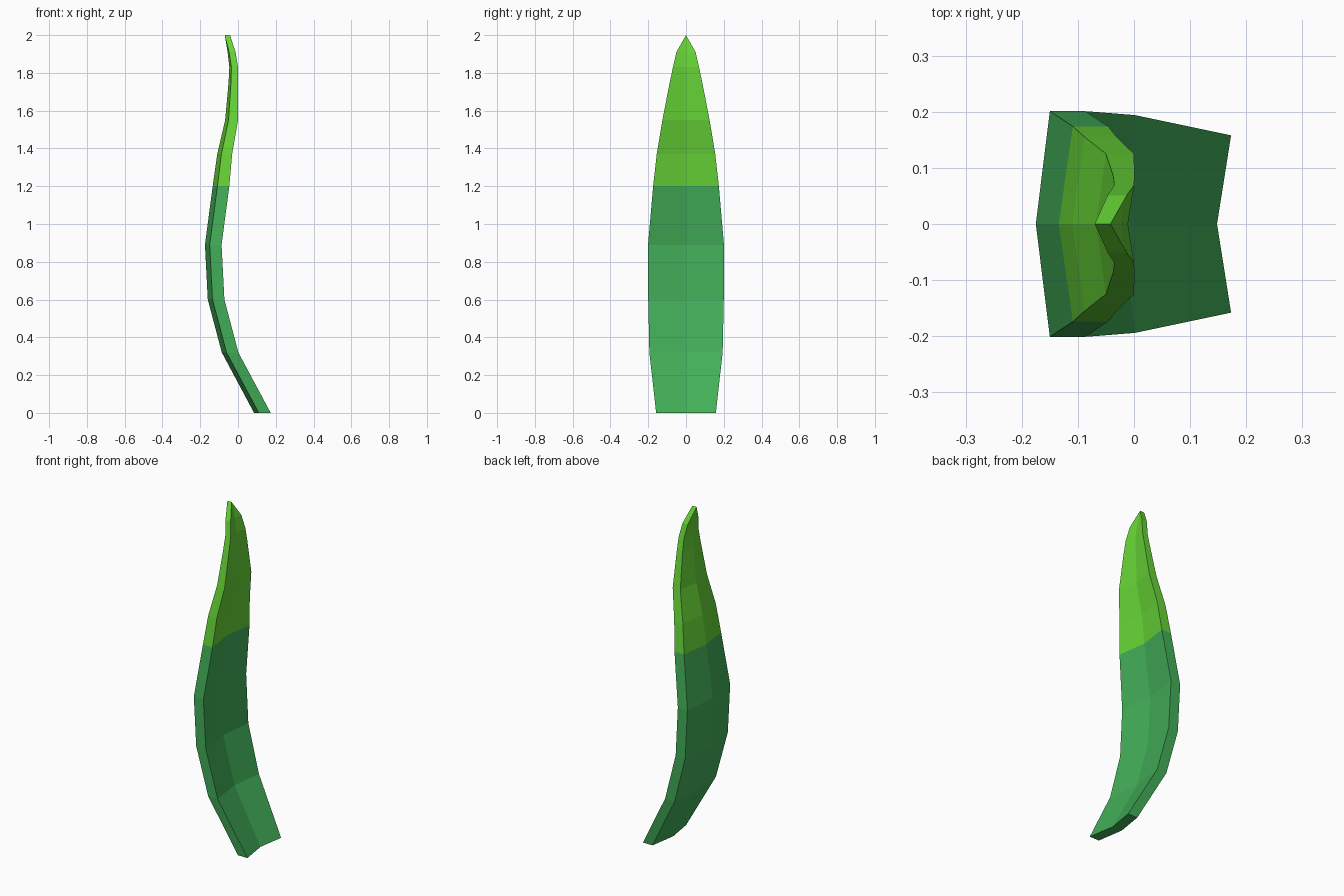
import bpy, bmesh

if "Cube" in bpy.data.objects:
    bpy.data.objects.remove(bpy.data.objects["Cube"])

# Colours
def material(name, rgb):
    def lin(c):
        c /= 255
        return c / 12.92 if c <= 0.04045 else ((c + 0.055) / 1.055) ** 2.4
    m = bpy.data.materials.new(name)
    m.diffuse_color = (*[lin(c) for c in rgb], 1)
    m.use_nodes = True
    m.node_tree.nodes["Principled BSDF"].inputs["Base Color"].default_value = m.diffuse_color
    return m

# Leaf stations: height, x of the right-hand rim, half width, thickness, fold depth
STATIONS = [
    (0.00, 0.173, 0.158, 0.063, 0.025),
    (0.32, 0.002, 0.194, 0.063, 0.025),
    (0.60, -0.072, 0.200, 0.063, 0.025),
    (0.89, -0.087, 0.201, 0.063, 0.025),
    (1.20, -0.046, 0.174, 0.063, 0.025),
    (1.37, -0.031, 0.155, 0.057, 0.022),
    (1.55, 0.000, 0.125, 0.050, 0.018),
    (1.75, 0.001, 0.086, 0.038, 0.013),
    (1.83, 0.000, 0.069, 0.035, 0.011),
    (1.91, -0.013, 0.051, 0.034, 0.008),
    (2.00, -0.042, 0.000, 0.028, 0.000),
]
TIP_START = 1.2

# Folded leaf: chevron cross-sections lofted upward
bm = bmesh.new()
rings = []
for z, x, w, t, fold in STATIONS:
    section = [(x, w), (x - fold, 0), (x, -w),
               (x - t, -w), (x - t - fold, 0), (x - t, w)]
    rings.append([bm.verts.new((px, py, z)) for px, py in section])
for low, high in zip(rings, rings[1:]):
    for i in range(6):
        j = (i + 1) % 6
        bm.faces.new((low[i], low[j], high[j], high[i]))

# Flat foot, split along the fold
r = rings[0]
bm.faces.new((r[0], r[1], r[4], r[5]))
bm.faces.new((r[1], r[2], r[3], r[4]))
bmesh.ops.remove_doubles(bm, verts=bm.verts, dist=0.0005)
bmesh.ops.recalc_face_normals(bm, faces=bm.faces)

# Lighter tip above the colour line
for f in bm.faces:
    f.material_index = int(f.calc_center_median().z > TIP_START)

mesh = bpy.data.meshes.new("leaf_blade")
bm.to_mesh(mesh)
bm.free()
mesh.materials.append(material("leaf green", (66, 174, 88)))
mesh.materials.append(material("lime tip", (102, 212, 54)))
leaf = bpy.data.objects.new("leaf_blade", mesh)
bpy.context.collection.objects.link(leaf)
